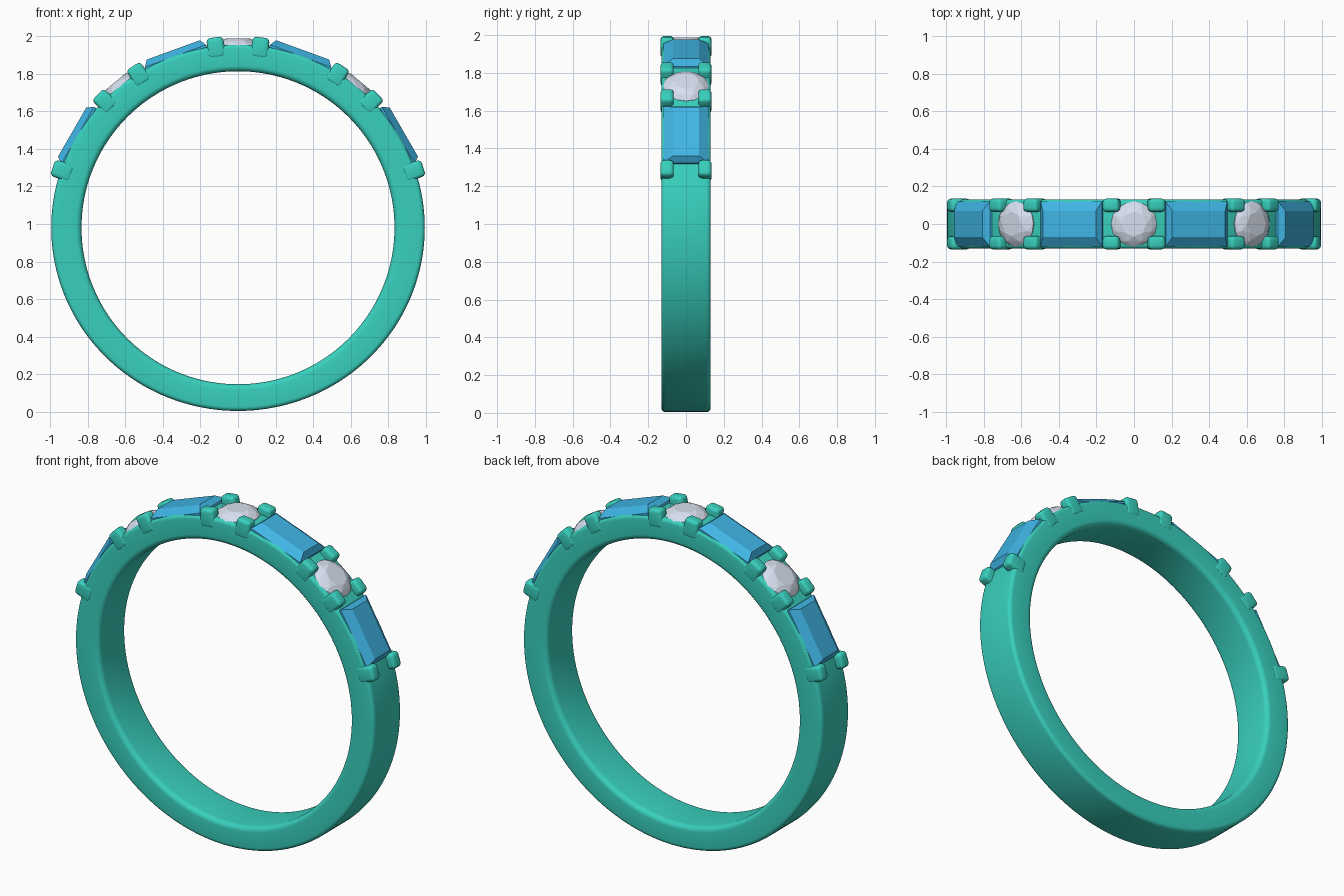
import bpy, bmesh, math
from mathutils import Matrix, Vector

if "Cube" in bpy.data.objects:
    bpy.data.objects.remove(bpy.data.objects["Cube"])

CZ = 0.98            # height of the finger hole centre
RX, RZ = 0.994, 0.975  # slightly oval outer outline


def material(name, rgb):
    m = bpy.data.materials.new(name)
    m.diffuse_color = (*rgb, 1)
    m.use_nodes = True
    m.node_tree.nodes["Principled BSDF"].inputs["Base Color"].default_value = m.diffuse_color
    return m


METAL = material("teal_metal", (0.04, 0.63, 0.51))
BLUE = material("blue_stone", (0.05, 0.46, 0.78))
CLEAR = material("clear_stone", (0.68, 0.74, 0.86))


def finish(bm, name, mat, smooth=False):
    bmesh.ops.recalc_face_normals(bm, faces=bm.faces)
    me = bpy.data.meshes.new(name)
    bm.to_mesh(me)
    bm.free()
    ob = bpy.data.objects.new(name, me)
    bpy.context.collection.objects.link(ob)
    me.materials.append(mat)
    if smooth:
        bpy.context.view_layer.objects.active = ob
        ob.select_set(True)
        bpy.ops.object.shade_smooth_by_angle(angle=math.radians(40))
        ob.select_set(False)
    return ob


def outer(a):
    # outer radius of the band at angle a from the top
    return 1 / math.sqrt((math.sin(a) / RX) ** 2 + (math.cos(a) / RZ) ** 2)


def place(ob, deg, offset, y=0):
    # stand an object on the band, its local z pointing outward
    a = math.radians(deg)
    r = outer(a) + offset
    ob.matrix_world = (Matrix.Translation((r * math.sin(a), y, CZ + r * math.cos(a)))
                       @ Matrix.Rotation(a, 4, 'Y'))


def hull(points, name, mat):
    bm = bmesh.new()
    for p in points:
        bm.verts.new(p)
    bmesh.ops.convex_hull(bm, input=bm.verts[:])
    bmesh.ops.dissolve_limit(bm, angle_limit=0.01, verts=bm.verts[:], edges=bm.edges[:])
    return finish(bm, name, mat)


# band: rounded rectangular section swept round the oval
def band():
    w, n, seg = 0.131, 160, 5
    prof = []  # (depth factor 0 = inner, 1 = outer, radial shift, y)
    for side, sy, c, start in ((1, 1, 0.022, 90), (1, -1, 0.022, 0),
                               (0, -1, 0.03, 270), (0, 1, 0.03, 180)):
        for i in range(seg + 1):
            t = math.radians(start - 90 * i / seg)
            # t = 0 faces outward, 90 faces +y
            if side:
                dr, dy = math.cos(t), math.sin(t)
                if sy < 0:
                    dr, dy = math.cos(t), math.sin(t)
            else:
                dr, dy = math.cos(t), math.sin(t)
            shift = (-c if side else c) + c * dr
            prof.append((side, shift, sy * (w - c) + c * dy))
    bm = bmesh.new()
    rings = []
    for k in range(n):
        a = 2 * math.pi * k / n
        rings.append([])
        for side, shift, y in prof:
            r = (outer(a) if side else 0.833) + shift
            rings[-1].append(bm.verts.new((r * math.sin(a), y, CZ + r * math.cos(a))))
    m = len(prof)
    for k in range(n):
        p, q = rings[k], rings[(k + 1) % n]
        for i in range(m):
            j = (i + 1) % m
            bm.faces.new((p[i], p[j], q[j], q[i]))
    finish(bm, "band", METAL, True)


band()

# prongs: soft-edged claws in pairs either side of each stone
for deg in (7, 33, 46.5, 72):
    for sx in (1, -1):
        for sy in (1, -1):
            bm = bmesh.new()
            bmesh.ops.create_cube(bm, size=1)
            bmesh.ops.scale(bm, vec=(0.1, 0.07, 0.11), verts=bm.verts)
            for v in bm.verts:
                if v.co.z > 0:
                    v.co.x *= 0.88
            bmesh.ops.bevel(bm, geom=bm.edges[:], offset=0.02, segments=4,
                            profile=0.5, affect='EDGES')
            place(finish(bm, "prong", METAL, True), sx * deg, -0.01, sy * 0.1)

# rectangular step-cut stones
for deg in (-60, -20, 20, 60):
    pts = [(sx * lx, sy * ly, z) for sx in (1, -1) for sy in (1, -1)
           for lx, ly, z in ((0.15, 0.07, 0.034), (0.174, 0.12, 0),
                             (0.174, 0.12, -0.012), (0.12, 0.02, -0.07))]
    place(hull(pts, "rectangular_stone", BLUE), deg, -0.004)

# round brilliant-cut stones
for deg in (-40, 0, 40):
    pts = [(0, 0, -0.085)]
    for r, z, count, off in ((0.066, 0.036, 8, 0), (0.1, 0.021, 8, 0.5),
                             (0.122, 0.0, 16, 0), (0.122, -0.006, 16, 0)):
        for i in range(count):
            t = 2 * math.pi * (i + off) / count
            pts.append((r * math.cos(t), r * math.sin(t), z))
    place(hull(pts, "round_stone", CLEAR), deg, -0.004)
